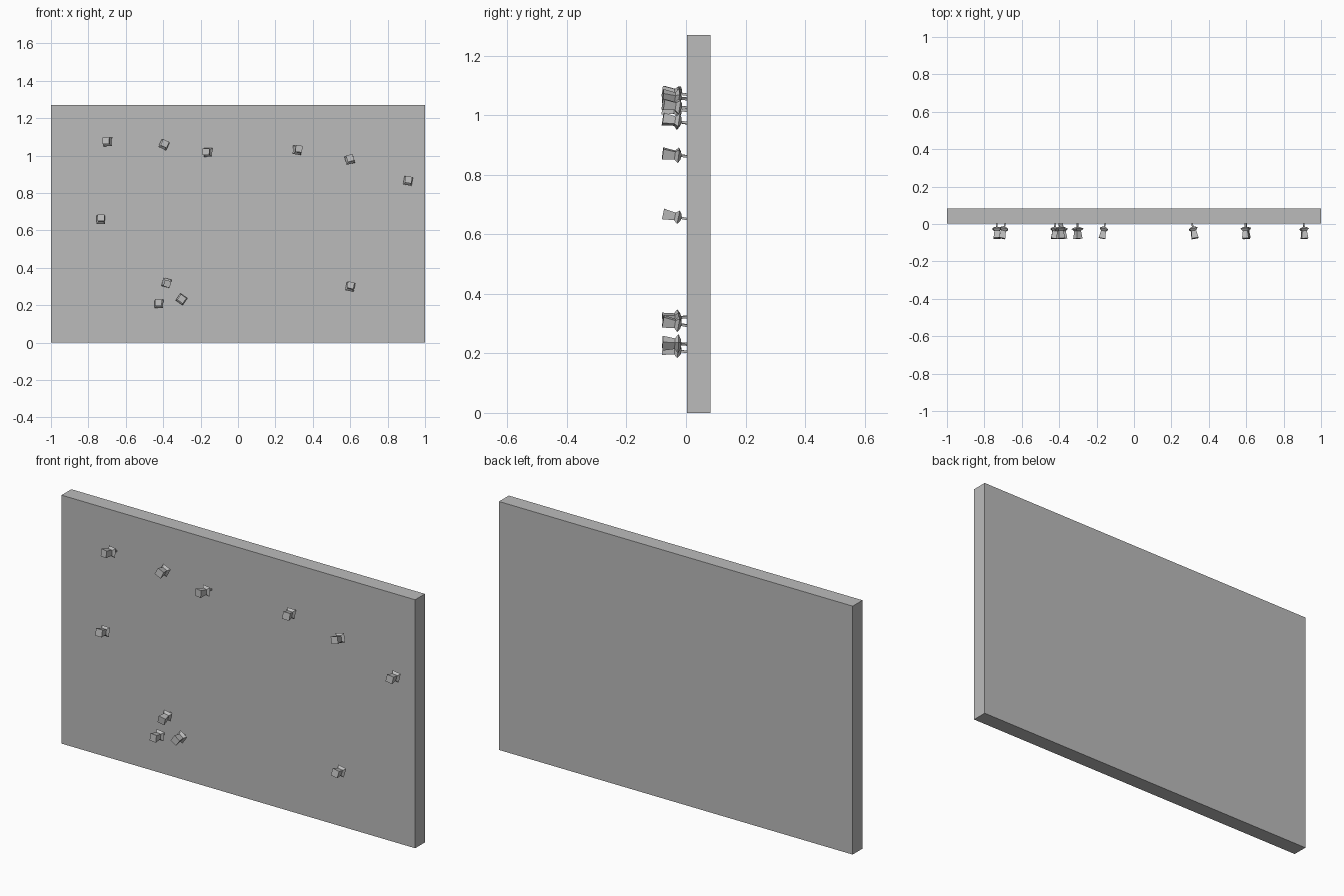
import bpy, bmesh, math
from mathutils import Vector, Matrix

cube = bpy.data.objects.get("Cube")
if cube:
    bpy.data.objects.remove(cube, do_unlink=True)

grey = bpy.data.materials.new("plain_grey")
grey.use_nodes = True
colour = (0.5, 0.5, 0.5, 1)
grey.diffuse_color = colour
grey.node_tree.nodes["Principled BSDF"].inputs["Base Color"].default_value = colour

FRONT = 0.003   # y of the board's front face
BACK = 0.082
HEIGHT = 1.27


def add_object(name, bm):
    bmesh.ops.recalc_face_normals(bm, faces=bm.faces[:])
    mesh = bpy.data.meshes.new(name)
    bm.to_mesh(mesh)
    bm.free()
    mesh.materials.append(grey)
    obj = bpy.data.objects.new(name, mesh)
    bpy.context.collection.objects.link(obj)
    return obj


# Board
bm = bmesh.new()
bmesh.ops.create_cube(bm, size=1)
bmesh.ops.scale(bm, verts=bm.verts, vec=(2, BACK - FRONT, HEIGHT))
bmesh.ops.translate(bm, verts=bm.verts, vec=(0, (FRONT + BACK) / 2, HEIGHT / 2))
add_object("board", bm)

# Square push pin profile: distance from the tip, half width
PROFILE = [(0, 0.004), (0.021, 0.004), (0.023, 0.012), (0.031, 0.023),
           (0.043, 0.013), (0.084, 0.018)]


def push_pin(name, x, z, lean_x, lean_z, roll):
    """Pin with its flange at x, z; the head leans by the given offsets."""
    bm = bmesh.new()
    rings = []
    for d, w in PROFILE:
        rings.append([bm.verts.new((sx * w, sy * w, d))
                      for sx, sy in ((-1, -1), (1, -1), (1, 1), (-1, 1))])
    for a, b in zip(rings, rings[1:]):
        for i in range(4):
            j = (i + 1) % 4
            bm.faces.new((a[i], a[j], b[j], b[i]))
    bm.faces.new(rings[0])
    bm.faces.new(rings[-1])
    # Point the pin out of the board, then roll and lean it
    axis = Vector((lean_x, -0.084, lean_z)).normalized()
    upright = Matrix.Rotation(math.pi / 2, 4, 'X')
    lean = Vector((0, -1, 0)).rotation_difference(axis).to_matrix().to_4x4()
    spin = Matrix.Rotation(math.radians(roll), 4, 'Y')
    tip = Vector((x - 0.35 * lean_x, FRONT + 0.002, z - 0.35 * lean_z))
    bm.transform(Matrix.Translation(tip) @ lean @ spin @ upright)
    add_object(name, bm)


# Pins: x, z, lean in x, lean in z, roll in degrees
PINS = [
    (-0.695, 1.073, -0.018, 0.012, 0),
    (-0.396, 1.058, 0.008, 0.010, 25),
    (-0.160, 1.017, -0.018, 0.006, 0),
    (0.316, 1.029, 0.016, 0.012, 5),
    (0.597, 0.978, 0.004, 0.014, -15),
    (0.909, 0.865, 0.004, 0.010, 10),
    (-0.733, 0.657, 0.000, 0.018, 0),
    (-0.382, 0.320, 0.006, -0.008, 15),
    (-0.302, 0.232, 0.003, 0.003, 35),
    (-0.423, 0.208, -0.004, 0.009, 3),
    (0.600, 0.298, 0.004, 0.015, 12),
]
for n, pin in enumerate(PINS, 1):
    push_pin(f"push_pin_{n}", *pin)
